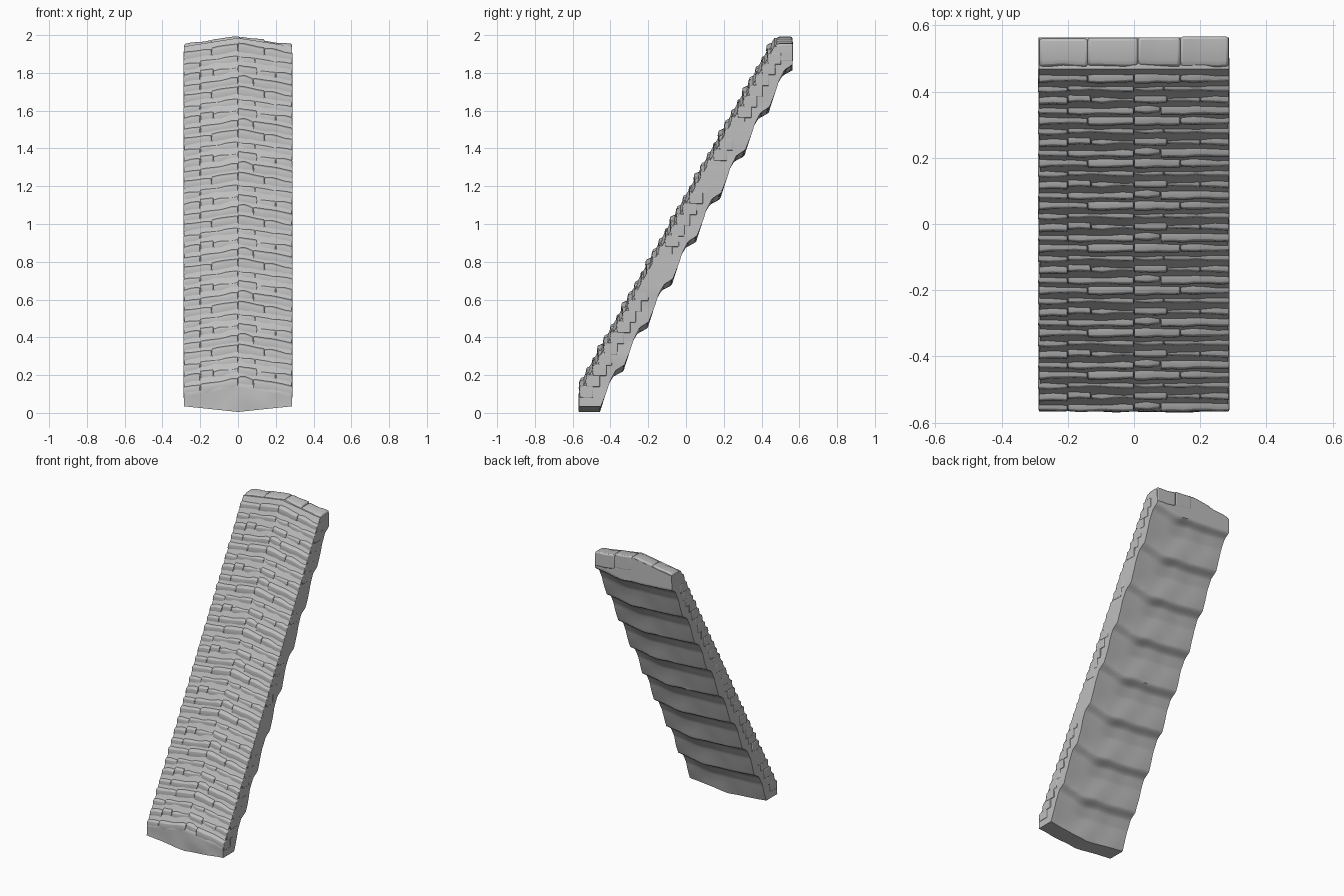
import bpy, bmesh, math, random
from mathutils import Vector, noise

if "Cube" in bpy.data.objects:
    bpy.data.objects.remove(bpy.data.objects["Cube"])

HALF = 0.286            # half width of the stair
MODULES, COURSES = 8, 4
RISE, RUN = 0.0569, 0.032
SLOPE = RUN / RISE
NOSE_Y, NOSE_Z = -0.568, 0.19

stone = bpy.data.materials.new("grey stone")
stone.use_nodes = True
GREY = (0.52, 0.52, 0.52, 1)
stone.diffuse_color = GREY
stone.node_tree.nodes["Principled BSDF"].inputs["Base Color"].default_value = GREY


def sag(x):
    """Each course peaks at the middle and falls to the sides."""
    return -0.045 * abs(x) / HALF


def wobble(x, y, z, amount, scale=9):
    return amount * noise.noise(Vector((x, y, z)) * scale)


def finish(bm, name, angle, bevel=0):
    bmesh.ops.recalc_face_normals(bm, faces=bm.faces)
    mesh = bpy.data.meshes.new(name)
    bm.to_mesh(mesh)
    bm.free()
    mesh.materials.append(stone)
    ob = bpy.data.objects.new(name, mesh)
    bpy.context.collection.objects.link(ob)
    bpy.ops.object.select_all(action='DESELECT')
    ob.select_set(True)
    bpy.context.view_layer.objects.active = ob
    if bevel:
        mod = ob.modifiers.new("worn edges", 'BEVEL')
        mod.width, mod.segments, mod.angle_limit = bevel, 2, 0.9
    bpy.ops.object.shade_smooth_by_angle(angle=angle)


def back_y(x, z):
    """Underside: overlapping plates, each with a fat lip at its lower edge."""
    period = RISE * COURSES
    blob = math.exp(-((x - 0.1) / 0.07) ** 2)
    lip = 0.232 + 0.02 * (x / HALF) ** 2 - 0.015 * blob
    phase = ((z - lip) / period) % 1
    swell = max(0, 1 - phase / 0.6) if phase < 0.88 else (phase - 0.88) / 0.12
    crown = 0.01 * (1 - (x / HALF) ** 2)
    y = -0.468 + z * SLOPE - 0.028 * (1 - swell) + crown * swell
    return min(y + wobble(x, 0, phase * period, 0.006, 7), 0.563)


def build_body():
    """Sloping core lofted from level slices."""
    bm = bmesh.new()
    columns, slices = 24, 200
    rings = []
    for s in range(slices + 1):
        t = s / slices
        front, back = [], []
        for c in range(columns + 1):
            x = HALF * (2 * c / columns - 1)
            z_low = 0.005 + 0.03 * abs(x) / HALF
            z_high = 1.985 + sag(x)
            z = z_low + (z_high - z_low) * t
            yf = NOSE_Y + 0.026 + (z - sag(x) - NOSE_Z) * SLOPE
            yf = max(yf, NOSE_Y + 0.002 + wobble(x, 0, z, 0.006))
            side = x + (wobble(x, 0, z, 0.005) if c in (0, columns) else 0)
            front.append(bm.verts.new((side, yf, z)))
            back.append(bm.verts.new((side, max(back_y(x, z), yf + 0.04), z)))
        rings.append((front, back))
    for (f0, b0), (f1, b1) in zip(rings, rings[1:]):
        loop0, loop1 = f0 + b0[::-1], f1 + b1[::-1]
        for i in range(len(loop0)):
            j = (i + 1) % len(loop0)
            bm.faces.new((loop0[i], loop0[j], loop1[j], loop1[i]))
    for f, b in (rings[0], rings[-1]):
        for c in range(columns):
            bm.faces.new((f[c], f[c + 1], b[c + 1], b[c]))
    finish(bm, "stair_core", 0.9)


def add_block(bm, x0, x1, nose, depth, z0, z1, seed):
    """One worn stone block following the falling course line."""
    cuts = max(2, round((x1 - x0) / 0.035))
    rings = []
    for i in range(cuts + 1):
        x = x0 + (x1 - x0) * i / cuts
        up = sag(x) + wobble(x, seed, 0, 0.009, 14)
        out = nose + wobble(x, seed, 5, 0.006, 16)
        profile = ((out + 0.005, z0), (out, (z0 + z1) / 2),
                   (out + 0.004, z1 - 0.009), (out + 0.024, z1),
                   (nose + depth, z1), (nose + depth, z0))
        rings.append([bm.verts.new((x, y, z + up)) for y, z in profile])
    for a, b in zip(rings, rings[1:]):
        for i in range(len(a)):
            j = (i + 1) % len(a)
            bm.faces.new((a[i], a[j], b[j], b[i]))
    bm.faces.new(rings[0])
    bm.faces.new(rings[-1])


# Joint positions of the four repeating courses
JOINTS = [(-0.2, 0, 0.08), (-0.2, -0.13, 0, 0.1, 0.2),
          (-0.2, 0, 0.09), (-0.14, 0, 0.14)]


def build_flight(module):
    rng = random.Random(4)          # every flight repeats the same stones
    bm = bmesh.new()
    for course, joints in enumerate(JOINTS):
        step = module * COURSES + course
        edges = (-HALF, *joints, HALF)
        for a, b in zip(edges, edges[1:]):
            nose = NOSE_Y + step * RUN + rng.uniform(0, 0.009)
            top = NOSE_Z + step * RISE + rng.uniform(-0.007, 0.006)
            grow = rng.uniform(0.001, 0.004)
            left = a - grow if a == -HALF else a + 0.001
            right = b + grow if b == HALF else b - 0.001
            add_block(bm, left, right, nose, 0.075, top - RISE - 0.006, top,
                      course * 3.7 + a * 5)
    finish(bm, f"step_flight_{module + 1}", 0.9, 0.004)


def build_landing():
    """Wide blocks closing the top of the stair."""
    bm = bmesh.new()
    edges = (-HALF, -0.14, 0.012, 0.14, HALF)
    for i, (a, b) in enumerate(zip(edges, edges[1:])):
        add_block(bm, a, b, 0.472, 0.088 + 0.002 * i, 1.9, 1.997, i * 0.3)
    finish(bm, "landing_blocks", 0.9, 0.008)


build_body()
for m in range(MODULES):
    build_flight(m)
build_landing()
